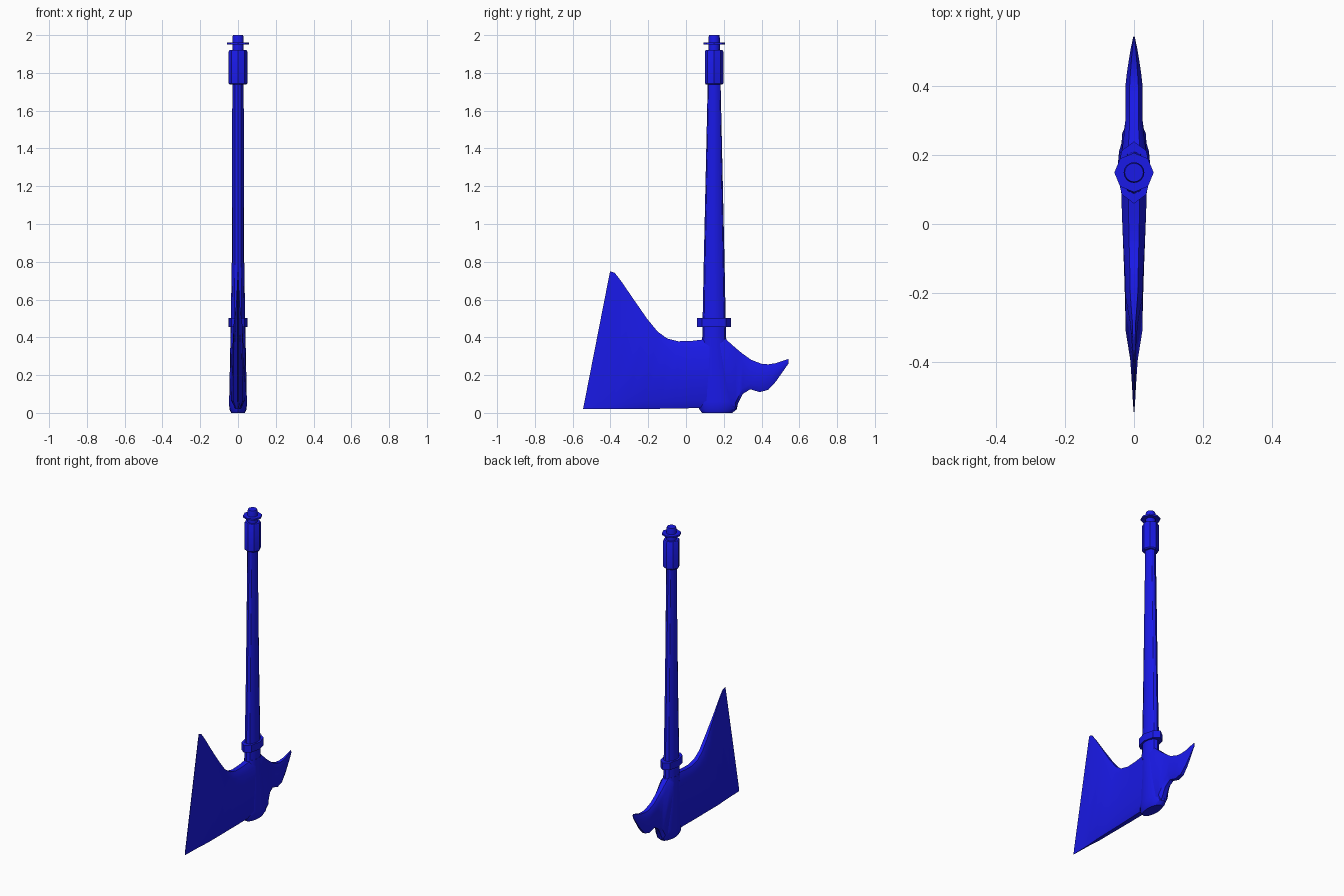
import bpy, bmesh, math

mat = bpy.data.materials.new("blue")
mat.diffuse_color = (0.01, 0.01, 0.8, 1)


def loft(name, rings):
    """Skin a list of equal-length point rings and cap both ends."""
    bm = bmesh.new()
    vs = [[bm.verts.new(p) for p in r] for r in rings]
    n = len(vs[0])
    for a, b in zip(vs, vs[1:]):
        for i in range(n):
            j = (i + 1) % n
            bm.faces.new((a[i], a[j], b[j], b[i]))
    bm.faces.new(vs[0])
    bm.faces.new(vs[-1])
    bmesh.ops.recalc_face_normals(bm, faces=bm.faces)
    me = bpy.data.meshes.new(name)
    bm.to_mesh(me)
    bm.free()
    me.materials.append(mat)
    ob = bpy.data.objects.new(name, me)
    bpy.context.collection.objects.link(ob)
    bpy.context.view_layer.objects.active = ob
    ob.select_set(True)
    bpy.ops.object.shade_smooth_by_angle(angle=math.radians(32))
    ob.select_set(False)
    return ob


def turned(name, sections, sides):
    """Oval stack; each section is (z, centre y, x radius, y radius)."""
    return loft(name, [[(rx * math.cos(math.tau * i / sides),
                         cy + ry * math.sin(math.tau * i / sides), z)
                        for i in range(sides)] for z, cy, rx, ry in sections])


def plate(name, sections, chamfer, edge):
    """Slab along y; each section is (bottom y, bottom z, top y, top z, half thickness)."""
    rings = []
    for yb, zb, yt, zt, t in sections:
        c = min(chamfer / math.hypot(yt - yb, zt - zb), 0.35)
        side = [(t * w, yb + (yt - yb) * k, zb + (zt - zb) * k)
                for k, w in ((0, edge), (c, 1), (1 - c, 1), (1, edge))]
        rings.append(side + [(-x, y, z) for x, y, z in reversed(side)])
    return loft(name, rings)


C = 0.149  # handle centre in y

# Tapering shaft
turned("handle", [(0.3, C, 0.041, 0.065), (0.5, C, 0.038, 0.061),
                  (0.8, C, 0.033, 0.055), (1.75, C, 0.03, 0.034)], 12)

# Collar above the head
turned("collar", [(0.455, C, 0.05, 0.09), (0.502, C, 0.05, 0.09)], 8)

# Grip sleeve and pommel with thin flange
turned("grip_sleeve", [(1.738, C, 0.043, 0.043), (1.745, C, 0.049, 0.049),
                       (1.913, C, 0.049, 0.049), (1.92, C, 0.045, 0.045)], 8)
turned("pommel_flange", [(1.951, C, 0.057, 0.057), (1.961, C, 0.057, 0.057)], 8)
turned("pommel_knob", [(1.915, C, 0.03, 0.03), (1.985, C, 0.03, 0.03),
                       (2.0, C, 0.027, 0.027)], 16)

# Oval socket holding the shaft
turned("socket", [(0.0, 0.165, 0.036, 0.08), (0.02, 0.17, 0.046, 0.1),
                  (0.06, 0.17, 0.047, 0.105), (0.2, 0.16, 0.044, 0.085),
                  (0.395, C, 0.04, 0.064)], 16)

# Cleaver blade, cutting edge first
plate("blade", [(-0.545, 0.02, -0.402, 0.75, 0.0015),
                (-0.51, 0.02, -0.378, 0.742, 0.004),
                (-0.47, 0.02, -0.345, 0.7, 0.006),
                (-0.40, 0.02, -0.28, 0.605, 0.011),
                (-0.32, 0.02, -0.205, 0.497, 0.024),
                (-0.23, 0.021, -0.15, 0.43, 0.026),
                (-0.13, 0.022, -0.1, 0.394, 0.029),
                (-0.05, 0.023, -0.04, 0.379, 0.032),
                (0.03, 0.025, 0.03, 0.381, 0.035),
                (0.15, 0.025, 0.12, 0.392, 0.038)], 0.04, 0.45)

# Curved rear spike
plate("rear_spike", [(0.15, 0.02, 0.15, 0.395, 0.038),
                     (0.265, 0.02, 0.205, 0.395, 0.035),
                     (0.278, 0.055, 0.265, 0.342, 0.028),
                     (0.3, 0.1, 0.3, 0.313, 0.025),
                     (0.34, 0.125, 0.345, 0.281, 0.025),
                     (0.39, 0.11, 0.4, 0.26, 0.025),
                     (0.435, 0.122, 0.435, 0.257, 0.021),
                     (0.475, 0.165, 0.475, 0.263, 0.015),
                     (0.51, 0.215, 0.51, 0.275, 0.009),
                     (0.543, 0.262, 0.543, 0.286, 0.002)], 0.03, 0.5)
